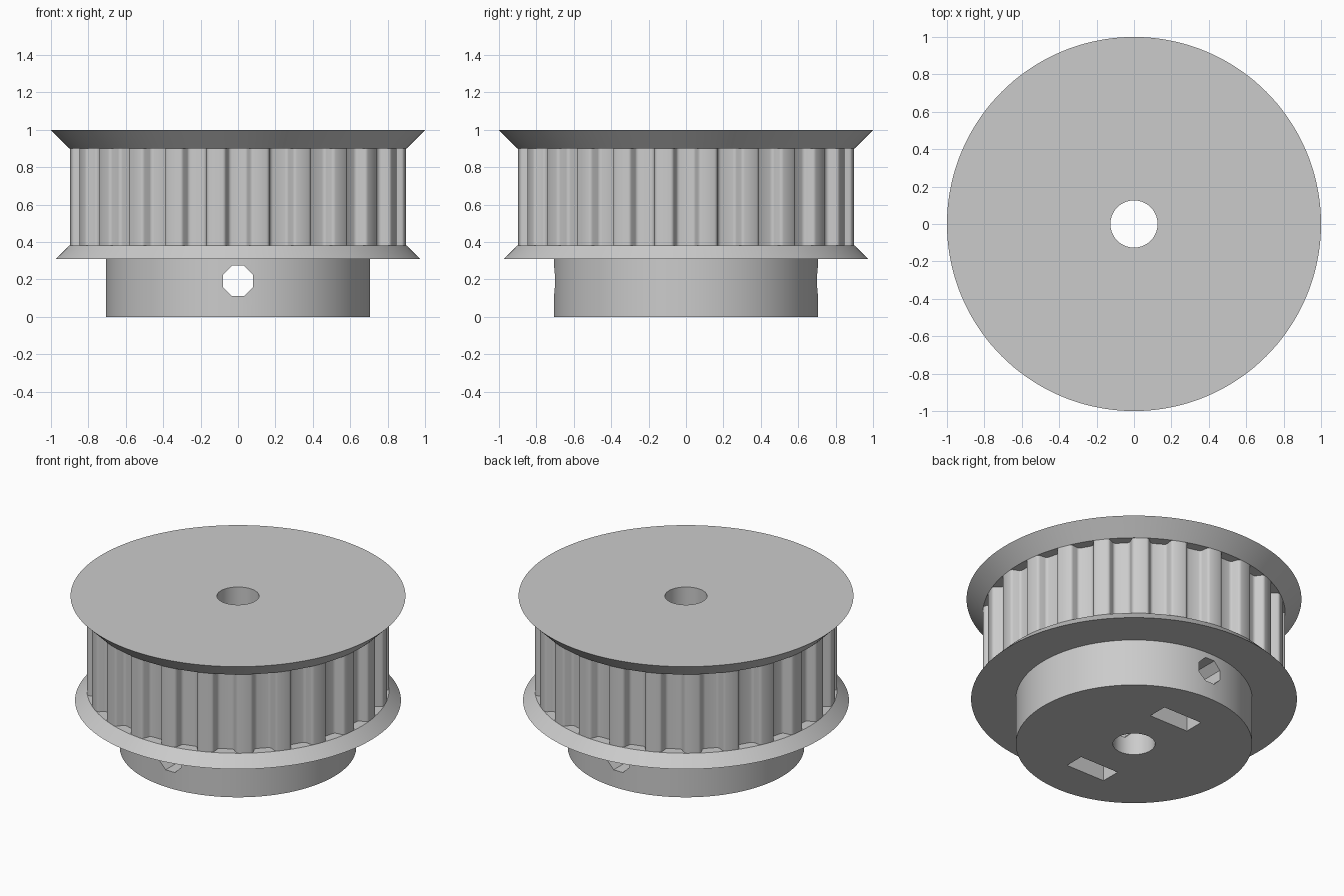
import bpy, bmesh
from math import sin, cos, pi, atan2, sqrt, radians
from mathutils import Matrix

if "Cube" in bpy.data.objects:
    bpy.data.objects.remove(bpy.data.objects["Cube"])

# Main dimensions
BORE, HUB_R, BELT_R = 0.126, 0.706, 0.903
LOW_R, LOW_Z, BELT_Z, BELT_TOP, TOP_Z = 0.973, 0.31, 0.382, 0.901, 0.998
SCREW_Z, SLOT_Y = 0.193, 0.387
TEETH, SEGS = 24, 144

grey = bpy.data.materials.new("light_grey")
grey.use_nodes = True
grey.diffuse_color = (0.6, 0.6, 0.6, 1)
grey.node_tree.nodes["Principled BSDF"].inputs["Base Color"].default_value = (0.6, 0.6, 0.6, 1)


def add_object(name, bm):
    bmesh.ops.recalc_face_normals(bm, faces=bm.faces)
    mesh = bpy.data.meshes.new(name)
    bm.to_mesh(mesh)
    bm.free()
    mesh.materials.append(grey)
    obj = bpy.data.objects.new(name, mesh)
    bpy.context.collection.objects.link(obj)
    return obj


def activate(obj):
    bpy.ops.object.select_all(action='DESELECT')
    obj.select_set(True)
    bpy.context.view_layer.objects.active = obj


def ring_solid(name, loops):
    """Join (outline, z) loops into a closed ring around the axis."""
    bm = bmesh.new()
    rows = [[bm.verts.new((x, y, z)) for x, y in outline] for outline, z in loops]
    for a, b in zip(rows, rows[1:] + rows[:1]):
        for i in range(len(a)):
            j = (i + 1) % len(a)
            bm.faces.new((a[i], a[j], b[j], b[i]))
    return add_object(name, bm)


def circle(r, angles):
    return [(r * cos(a), r * sin(a)) for a in angles]


def lathe(name, r_bottom, r_top, z0, z1):
    angles = [2 * pi * i / SEGS for i in range(SEGS)]
    return ring_solid(name, [(circle(BORE, angles), z0), (circle(r_bottom, angles), z0),
                             (circle(r_top, angles), z1), (circle(BORE, angles), z1)])


def cut(target, cutter):
    cutter.hide_render = True
    mod = target.modifiers.new("cut", 'BOOLEAN')
    mod.operation, mod.solver, mod.object = 'DIFFERENCE', 'EXACT', cutter
    activate(target)
    bpy.ops.object.modifier_apply(modifier=mod.name)
    bpy.data.objects.remove(cutter)


# Belt teeth: rounded trapezoid grooves as (half width, depth)
half = [(0.0838, 0), (0.0744, 0.002), (0.0692, 0.0055), (0.064, 0.013),
        (0.0518, 0.0445), (0.0487, 0.05), (0.0414, 0.0555), (0.0321, 0.0575)]
groove = [(-w, d) for w, d in half] + [(w, d) for w, d in reversed(half)]
chord = sqrt(BELT_R ** 2 - half[0][0] ** 2)
outline = []
for k in range(TEETH):
    turn = 2 * pi * k / TEETH
    for w, d in groove:
        r, a = sqrt((chord - d) ** 2 + w * w), turn + atan2(w, chord - d)
        outline.append((r * cos(a), r * sin(a)))
    mid = turn + pi / TEETH
    outline.append((BELT_R * cos(mid), BELT_R * sin(mid)))
bore = circle(BORE, [atan2(y, x) for x, y in outline])
teeth = ring_solid("toothed_ring", [(bore, BELT_Z), (outline, BELT_Z),
                                    (outline, BELT_TOP), (bore, BELT_TOP)])

# Flanges and hub
lower = lathe("lower_flange", LOW_R, BELT_R, LOW_Z, BELT_Z)
upper = lathe("upper_flange", BELT_R, 1.0, BELT_TOP, TOP_Z)
hub = lathe("hub", HUB_R, HUB_R, 0, LOW_Z)

# Octagonal screw hole right through the hub
bm = bmesh.new()
bmesh.ops.create_cone(bm, cap_ends=True, segments=8, radius1=0.087, radius2=0.087, depth=2,
                      matrix=Matrix.Translation((0, 0, SCREW_Z)) @ Matrix.Rotation(pi / 2, 4, 'X')
                      @ Matrix.Rotation(pi / 8, 4, 'Z'))
cut(hub, add_object("screw_hole_cutter", bm))

# Nut slots opening on the underside
for side in (-1, 1):
    bm = bmesh.new()
    bmesh.ops.create_cube(bm, size=1, matrix=Matrix.Translation((0, side * SLOT_Y, 0.1))
                          @ Matrix.Diagonal((0.284, 0.131, 0.4, 1)))
    cut(hub, add_object("nut_slot_cutter", bm))

for part in (teeth, lower, upper, hub):
    activate(part)
    bpy.ops.object.shade_smooth_by_angle(angle=radians(30))
